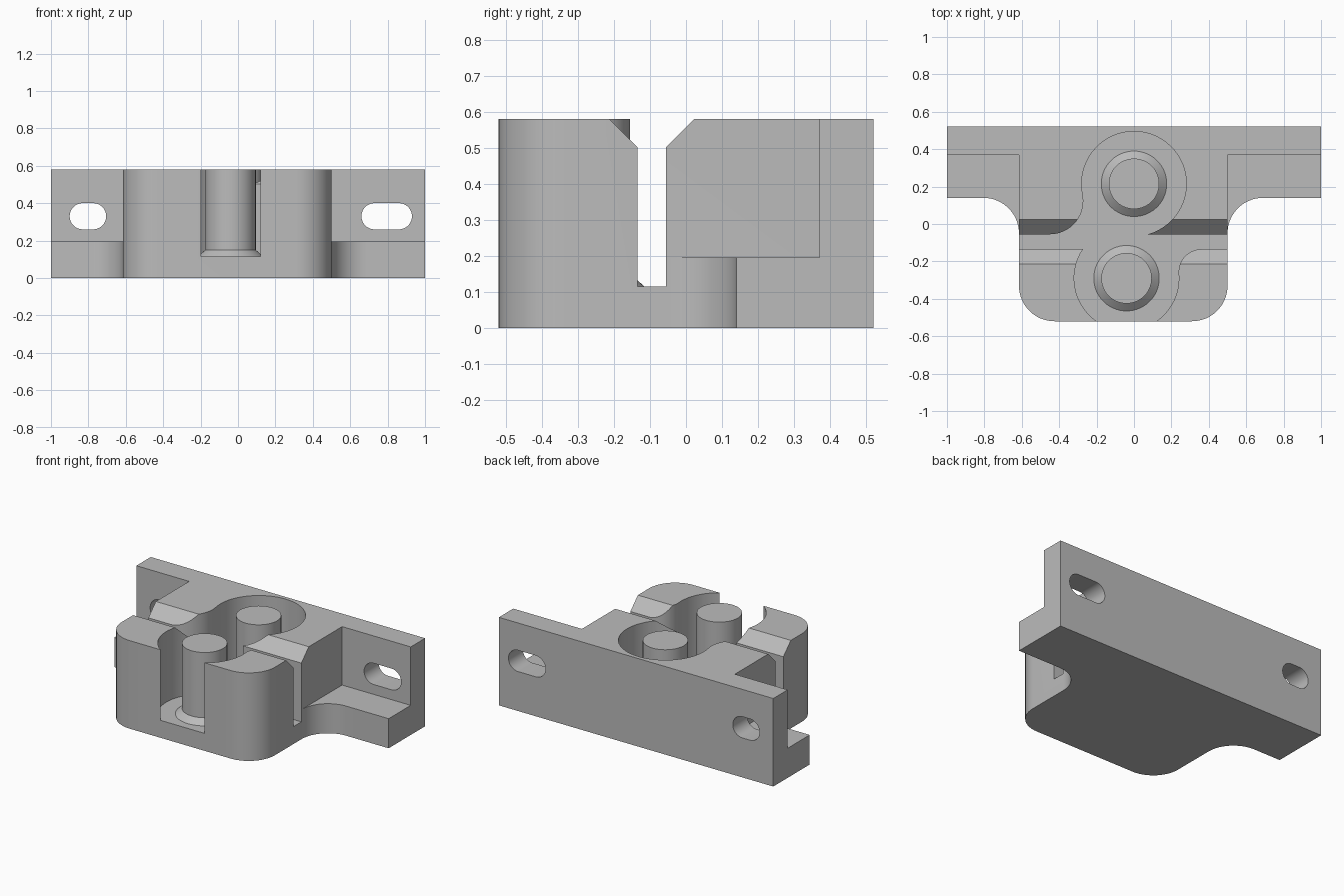
import bpy, bmesh, math
from mathutils import Vector

cube = bpy.data.objects.get("Cube")
if cube:
    bpy.data.objects.remove(cube)

grey = bpy.data.materials.new("plain grey")
grey.use_nodes = True
grey.diffuse_color = (0.5, 0.5, 0.5, 1)
grey.node_tree.nodes["Principled BSDF"].inputs["Base Color"].default_value = (0.5, 0.5, 0.5, 1)

HEIGHT, LEDGE, FLOOR = 0.58, 0.195, 0.115
LEFT, RIGHT, BACK, FRONT = 0.5, -0.615, 0.52, -0.52
SLOT_FRONT, SLOT_BACK = -0.135, -0.055
POST_BACK, POST_FRONT = Vector((0, 0.215)), Vector((-0.04, -0.29))
POCKET = 0.28


def arc(centre, r, a0, a1):
    """Points along an arc, angles in degrees."""
    n = max(4, round(abs(a1 - a0) / 6))
    angles = [math.radians(a0 + (a1 - a0) * i / n) for i in range(n + 1)]
    return [(centre[0] + r * math.cos(a), centre[1] + r * math.sin(a)) for a in angles]


def prism(name, outline, lo, hi, axis="z"):
    """Extrude a 2D outline between lo and hi along an axis."""
    place = {"z": lambda u, v: (u, v, lo), "y": lambda u, v: (u, lo, v),
             "x": lambda u, v: (lo, u, v)}[axis]
    step = Vector([(hi - lo) * (axis == a) for a in "xyz"])
    bm = bmesh.new()
    face = bm.faces.new([bm.verts.new(place(u, v)) for u, v in outline])
    new = bmesh.ops.extrude_face_region(bm, geom=[face])["geom"]
    bmesh.ops.translate(bm, vec=step, verts=[g for g in new if isinstance(g, bmesh.types.BMVert)])
    bmesh.ops.recalc_face_normals(bm, faces=bm.faces)
    return make(name, bm)


def make(name, bm):
    mesh = bpy.data.meshes.new(name)
    bm.to_mesh(mesh)
    bm.free()
    mesh.materials.append(grey)
    obj = bpy.data.objects.new(name, mesh)
    bpy.context.collection.objects.link(obj)
    return obj


def activate(obj):
    bpy.ops.object.select_all(action="DESELECT")
    obj.select_set(True)
    bpy.context.view_layer.objects.active = obj


def cut(obj, cutter):
    cutter.hide_render = True
    mod = obj.modifiers.new("cut", "BOOLEAN")
    mod.operation, mod.solver, mod.object = "DIFFERENCE", "EXACT", cutter
    activate(obj)
    bpy.ops.object.modifier_apply(modifier=mod.name)
    bpy.data.objects.remove(cutter)


def rectangle(x0, x1, y0, y1):
    return [(x0, y0), (x1, y0), (x1, y1), (x0, y1)]


# Bracket block with rounded front and filleted side flanges
R = 0.19
bracket = prism("bracket_body",
    [(-1, BACK), (-1, 0.14)]
    + arc((RIGHT - R, 0.14 - R), R, 90, 0)
    + arc((RIGHT + R, FRONT + R), R, 180, 270)
    + arc((LEFT - R, FRONT + R), R, 270, 360)
    + arc((LEFT + R, 0.14 - R), R, 180, 90)
    + [(1, 0.14), (1, BACK)], 0, HEIGHT)

# Ledges in front of the mounting wall
for x0, x1 in ((-1.1, RIGHT), (LEFT, 1.1)):
    cut(bracket, prism("ledge_cutter", rectangle(x0, x1, -0.1, 0.37), LEDGE, 0.7))

# Cross slot with a chamfered mouth
cut(bracket, prism("slot_cutter",
    [(SLOT_FRONT, FLOOR), (SLOT_BACK, FLOOR), (SLOT_BACK, 0.502), (SLOT_BACK + 0.1, 0.602),
     (SLOT_FRONT - 0.1, 0.602), (SLOT_FRONT, 0.502)], -0.7, 0.6, "x"))

# Winding pocket: two round wells with one rounded corner each
back_r, front_r = 0.179, 0.1214
back_c = Vector((-0.45, SLOT_BACK + back_r))
front_c = Vector((0.36, SLOT_FRONT - front_r))


def heading(v):
    return math.degrees(math.atan2(v.y, v.x))


back_turn = heading(POST_BACK - back_c)
front_turn = heading(front_c - POST_FRONT)
back_end = math.degrees(math.asin((SLOT_BACK - POST_BACK.y) / POCKET))
front_end = -180 - math.degrees(math.asin((SLOT_FRONT - POST_FRONT.y) / POCKET))
outline = (arc(POST_BACK, POCKET, 180 + back_turn, back_end)
           + arc(front_c, front_r, 90, 180 + front_turn)
           + arc(POST_FRONT, POCKET, front_turn, front_end)[1:]
           + arc(back_c, back_r, -90, back_turn)[:-1])
cut(bracket, prism("pocket_cutter", outline, FLOOR, 0.7))

# Elongated screw holes through the wall
for x0, x1 in ((-0.9, -0.705), (0.66, 0.93)):
    r, z = 0.07, 0.33
    hole = arc((x0 + r, z), r, 90, 270) + arc((x1 - r, z), r, -90, 90)
    cut(bracket, prism("hole_cutter", hole, 0.3, 0.6, "y"))

# Round posts with flared feet
posts = []
for name, centre in (("back_post", POST_BACK), ("front_post", POST_FRONT)):
    bm = bmesh.new()
    rings = [[bm.verts.new((x, y, z)) for x, y in arc(centre, r, 0, 360)[:-1]]
             for r, z in ((0.175, FLOOR), (0.135, 0.15), (0.135, HEIGHT))]
    for low, high in zip(rings, rings[1:]):
        for i in range(len(low)):
            bm.faces.new((low[i - 1], low[i], high[i], high[i - 1]))
    bm.faces.new(rings[-1])
    posts.append(make(name, bm))

for obj in [bracket] + posts:
    activate(obj)
    bpy.ops.object.shade_smooth_by_angle(angle=math.radians(25))
